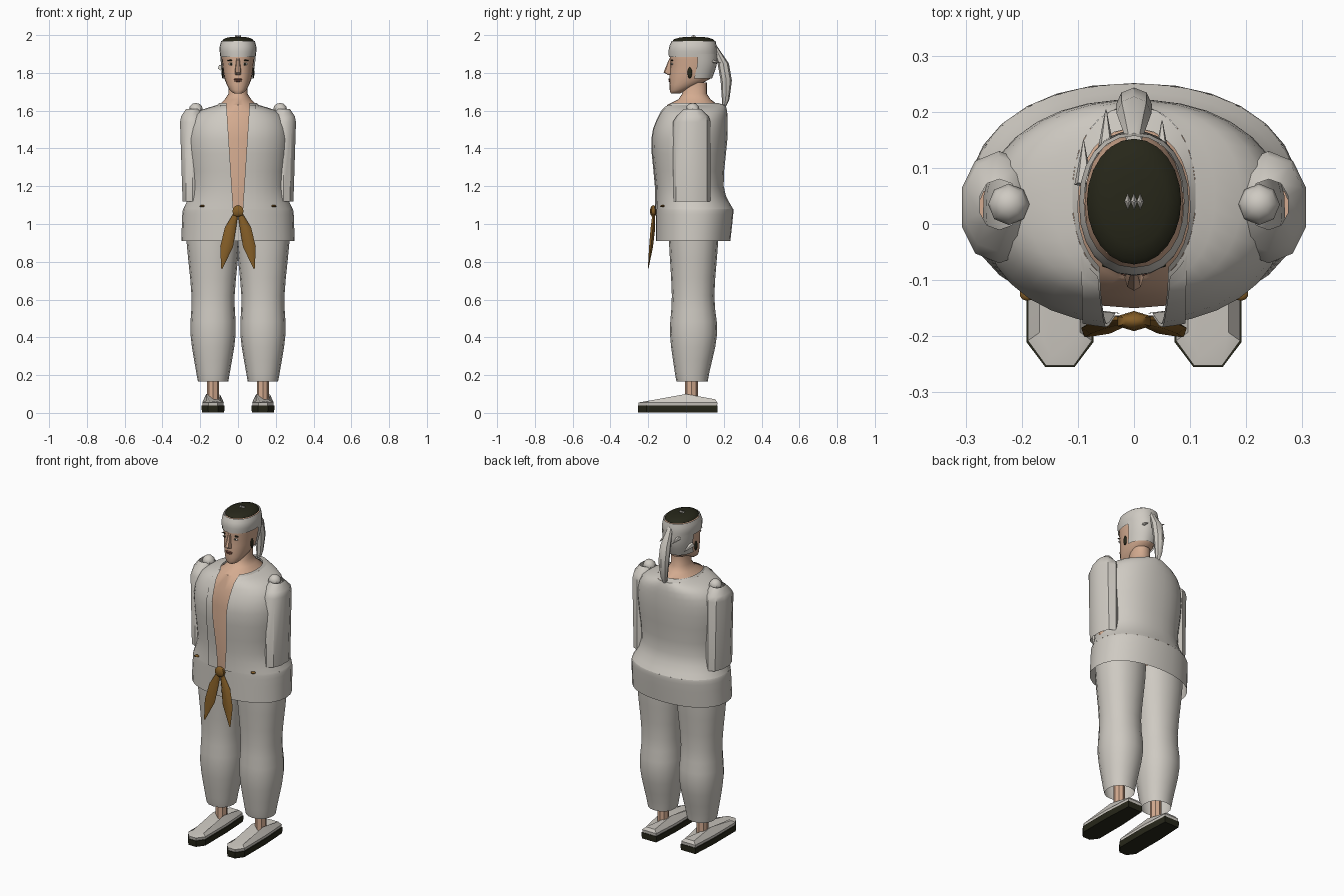
import bpy, bmesh
from math import sin, cos, asin, pi, copysign, radians
from mathutils import Vector

cube = bpy.data.objects.get("Cube")
if cube:
    bpy.data.objects.remove(cube)


def material(name, red, green, blue):
    mat = bpy.data.materials.new(name)
    mat.use_nodes = True
    mat.diffuse_color = (red, green, blue, 1)
    mat.node_tree.nodes["Principled BSDF"].inputs["Base Color"].default_value = mat.diffuse_color
    return mat


CLOTH = material("off white cloth", red=0.62, green=0.59, blue=0.54)
SKIN = material("skin", red=0.66, green=0.41, blue=0.28)
DARK = material("black brown", red=0.02, green=0.02, blue=0.01)
SASH = material("brown sash", red=0.23, green=0.11, blue=0.02)
LIPS = material("dark lips", red=0.22, green=0.09, blue=0.06)
SIDES = (("left", 1), ("right", -1))


def finish(name, bm, mat, angle=40):
    bmesh.ops.recalc_face_normals(bm, faces=bm.faces)
    mesh = bpy.data.meshes.new(name)
    bm.to_mesh(mesh)
    bm.free()
    mesh.materials.append(mat)
    part = bpy.data.objects.new(name, mesh)
    bpy.context.collection.objects.link(part)
    bpy.ops.object.select_all(action="DESELECT")
    part.select_set(True)
    bpy.context.view_layer.objects.active = part
    bpy.ops.object.shade_smooth_by_angle(angle=radians(angle))


def bridge(name, rows, mat, closed=True, caps=True, angle=40):
    """Join rows of points with quads."""
    bm = bmesh.new()
    rows = [[bm.verts.new(point) for point in row] for row in rows]
    count = len(rows[0])
    for low, high in zip(rows, rows[1:]):
        for i in range(count if closed else count - 1):
            j = (i + 1) % count
            bm.faces.new((low[i], low[j], high[j], high[i]))
    if caps:
        bm.faces.new(rows[0])
        bm.faces.new(rows[-1])
    finish(name, bm, mat, angle)


def ring(height, half_width, front, back):
    return Vector((height, half_width, front, back))


def smooth_rings(rings, steps=3):
    """Pass a soft curve through the given cross-sections."""
    result = []
    for i in range(len(rings) - 1):
        a, b, c = rings[max(i - 1, 0)], rings[i], rings[i + 1]
        d = rings[min(i + 2, len(rings) - 1)]
        for k in range(steps):
            t = k / steps
            result.append(b + ((c - a) * t + (2 * a - 5 * b + 4 * c - d) * t**2
                               + (3 * b - a - 3 * c + d) * t**3) / 2)
    return result + [rings[-1]]


def loft(name, rings, mat, span=None, sides=20, power=2.2, centre=0, caps=False, grow=0):
    """Stack rounded sections; span gives the start and end angle, measured from the front."""
    rows = []
    for section in rings:
        height, width, front, back = section
        first, last = span(section) if span else (0, 2 * pi * (sides - 1) / sides)
        row = []
        for i in range(sides):
            angle = first + (last - first) * i / (sides - 1)
            across, along = (copysign(abs(v) ** (2 / power), v) for v in (sin(angle), cos(angle)))
            row.append((centre + (width + grow) * across,
                        (front + back) / 2 - ((back - front) / 2 + grow) * along, height))
        rows.append(row)
    bridge(name, rows, mat, closed=span is None, caps=caps)


def ball(name, centre, size, mat, sides=10):
    bm = bmesh.new()
    bmesh.ops.create_uvsphere(bm, u_segments=sides, v_segments=6, radius=1)
    bmesh.ops.scale(bm, vec=size, verts=bm.verts)
    bmesh.ops.translate(bm, vec=centre, verts=bm.verts)
    finish(name, bm, mat)


def tube(name, path, mat, sides=8):
    """Path stops are (centre, half width, half depth)."""
    turns = [2 * pi * i / sides for i in range(sides)]
    bridge(name, [[(x + wide * cos(turn), y + deep * sin(turn), z) for turn in turns]
                  for (x, y, z), wide, deep in path], mat)


# Jacket: closed skirt, open upper part and lapels along the opening
WAIST = ring(height=1.08, half_width=0.29, front=-0.16, back=0.25)
SHOULDER = ring(height=1.58, half_width=0.23, front=-0.14, back=0.22)
NECKLINE = ring(height=1.63, half_width=0.11, front=-0.11, back=0.21)
upper = smooth_rings([WAIST,
                      ring(height=1.2, half_width=0.25, front=-0.16, back=0.2),
                      ring(height=1.45, half_width=0.27, front=-0.18, back=0.22),
                      SHOULDER, NECKLINE])


def angle_at(x, section):
    return asin((x / section[1]) ** 1.1)


def opening(section):
    """The gap widens from the waist up to the neck."""
    return angle_at(0.025 + 0.065 * (section[0] - WAIST[0]), section)


def wrapped(section):
    return opening(section), 2 * pi - opening(section)


hem = ring(height=0.91, half_width=0.3, front=-0.16, back=0.235)
loft("jacket_skirt", smooth_rings([hem, WAIST + ring(-0.03, 0.005, 0, 0), WAIST]), CLOTH, sides=28)
loft("jacket_upper", upper, CLOTH, wrapped, sides=32)
for side, sign in SIDES:
    loft(side + "_lapel", upper, CLOTH, sides=5, grow=0.006,
         span=lambda section: (sign * opening(section), sign * angle_at(0.09, section)))
collar_edge = ring(height=1.64, half_width=0.1, front=-0.1, back=0.17)
loft("jacket_collar", [NECKLINE, collar_edge], CLOTH, wrapped, sides=24)

# Torso and neck
loft("torso", [ring(height=1.05, half_width=0.21, front=-0.13, back=0.17),
               ring(height=1.45, half_width=0.22, front=-0.15, back=0.18),
               ring(height=1.55, half_width=0.2, front=-0.13, back=0.18),
               ring(height=1.63, half_width=0.1, front=-0.1, back=0.17),
               ring(height=1.66, half_width=0.07, front=-0.04, back=0.13),
               ring(height=1.69, half_width=0.05, front=-0.02, back=0.11),
               ring(height=1.75, half_width=0.05, front=-0.01, back=0.11)], SKIN, sides=24)

# Sleeves, trousers and shoes
cuff = ring(height=1.12, half_width=0.056, front=-0.07, back=0.13)
sleeve = [cuff, cuff + ring(0.42, 0.014, 0, 0),
          ring(height=1.57, half_width=0.064, front=-0.05, back=0.12),
          ring(height=1.61, half_width=0.036, front=-0.01, back=0.08)]
trouser = smooth_rings([ring(height=0.165, half_width=0.08, front=-0.05, back=0.115),
                        ring(height=0.22, half_width=0.09, front=-0.06, back=0.125),
                        ring(height=0.42, half_width=0.12, front=-0.085, back=0.165),
                        ring(height=0.62, half_width=0.114, front=-0.075, back=0.15),
                        ring(height=0.9, half_width=0.14, front=-0.09, back=0.17),
                        ring(height=1, half_width=0.14, front=-0.09, back=0.17)])
FOOT = 0.132


def shoe_outline(foot, scale, height=None):
    """Blunt-toed contour; without a height it follows the sloping instep."""
    half = [(0.026, -0.255), (0.06, -0.21), (0.06, 0), (0.05, 0.168)]
    contour = half + [(-x, y) for x, y in reversed(half)]
    return [(foot + x * scale, y * (0.8 + scale / 5), height or 0.1 - abs(y) / 6) for x, y in contour]


for side, sign in SIDES:
    foot, arm = sign * FOOT, sign * 0.24
    loft(side + "_sleeve", sleeve, CLOTH, sides=10, centre=arm)
    ball(side + "_shoulder_knot", (sign * 0.223, 0.035, 1.605), (0.037, 0.037, 0.036), CLOTH, sides=8)
    tube(side + "_forearm", [((arm, 0.03, 1.11), 0.03, 0.03), ((arm, 0.03, 1.4), 0.04, 0.04)], SKIN)
    loft(side + "_trouser_leg", trouser, CLOTH, sides=16, centre=foot)
    tube(side + "_ankle", [((foot, 0.03, height), 0.032, 0.034) for height in (0.07, 0.3)], SKIN)
    bridge(side + "_sole", [shoe_outline(foot, 0.95, height=0.001), shoe_outline(foot, 1, height=0.015),
                            shoe_outline(foot, 1, height=0.038)], DARK, angle=25)
    bridge(side + "_shoe", [shoe_outline(foot, 0.9, height=0.036), shoe_outline(foot, 0.95, height=0.055),
                            shoe_outline(foot, 0.6)], CLOTH, angle=25)
    # Sash tail: a narrow leaf that hangs outward
    tube(side + "_sash_tail", [((sign * 0.01, -0.17, 1.06), 0.012, 0.008),
                               ((sign * 0.04, -0.175, 0.98), 0.03, 0.014),
                               ((sign * 0.06, -0.185, 0.88), 0.034, 0.012),
                               ((sign * 0.085, -0.2, 0.765), 0.004, 0.002)], SASH, sides=6)
    ball(side + "_sash_glimpse", (sign * 0.19, -0.125, 1.095), (0.014, 0.012, 0.006), SASH)
ball("sash_knot", (0, -0.173, 1.068), (0.034, 0.018, 0.032), SASH, sides=6)

# Head with a head scarf, hair crown and a hanging scarf tail
TEMPLE = ring(height=1.9, half_width=0.088, front=-0.086, back=0.158)
head = [ring(height=1.692, half_width=0.022, front=-0.08, back=-0.03),
        ring(height=1.71, half_width=0.045, front=-0.086, back=0.01),
        ring(height=1.77, half_width=0.072, front=-0.088, back=0.13),
        ring(height=1.84, half_width=0.082, front=-0.083, back=0.154),
        TEMPLE, ring(height=1.95, half_width=0.08, front=-0.07, back=0.15)]
loft("head", smooth_rings(head, steps=2), SKIN, caps=True)
band_top = ring(height=1.968, half_width=0.084, front=-0.072, back=0.152)
band = [TEMPLE + ring(-0.015, 0, 0, 0), TEMPLE + ring(0.03, 0.005, 0, 0), band_top]
loft("scarf_band", smooth_rings(band), CLOTH, sides=24, grow=0.005)
loft("scarf_back", smooth_rings(head[2:5]), CLOTH, sides=15, grow=0.008,
     span=lambda section: (pi * 0.55, pi * 1.45))
crown = [band_top + ring(0.025 * sin(t), *(cos(t) - 1) * Vector((0.08, -0.11, 0.11)))
         for t in (0, 0.4, 0.8, 1.2)]
loft("hair_crown", crown, DARK, sides=24, power=2, caps=True)
for x in (-0.011, 0, 0.011):
    tube("crown_tuft", [((x, 0.04, 1.985), 0.009, 0.022), ((x, 0.04, 2), 0.002, 0.003)], CLOTH, sides=4)
tube("scarf_tail", [((0, 0.195, 1.595), 0.005, 0.004), ((0, 0.21, 1.66), 0.02, 0.02),
                    ((0, 0.213, 1.76), 0.032, 0.03), ((0, 0.197, 1.85), 0.031, 0.03),
                    ((0, 0.15, 1.945), 0.014, 0.012)], CLOTH)
for x, y, z in ((-0.05, 0.165, 1.88), (0.05, 0.145, 1.86), (-0.09, 0.11, 1.82)):
    bm = bmesh.new()
    bmesh.ops.create_cone(bm, segments=5, radius1=0.017, radius2=0.001, depth=0.08, cap_ends=True)
    turn = Vector((0, 0, 1)).rotation_difference(Vector((0, 1, -0.2)))
    bmesh.ops.rotate(bm, cent=(0, 0, 0), matrix=turn.to_matrix(), verts=bm.verts)
    bmesh.ops.translate(bm, vec=(x, y, z), verts=bm.verts)
    finish("scarf_fold", bm, CLOTH)

# Face
tube("nose", [((0, -0.085, 1.79), 0.014, 0.012), ((0, -0.095, 1.803), 0.017, 0.024),
              ((0, -0.081, 1.875), 0.008, 0.008)], SKIN)
ball("upper_lip", (0, -0.088, 1.766), (0.025, 0.006, 0.005), LIPS)
ball("lower_lip", (0, -0.087, 1.757), (0.02, 0.006, 0.005), LIPS)
for side, sign in SIDES:
    ball(side + "_eye", (sign * 0.036, -0.074, 1.847), (0.016, 0.005, 0.007), CLOTH)
    ball(side + "_pupil", (sign * 0.036, -0.077, 1.847), (0.006, 0.004, 0.006), DARK)
    ball(side + "_brow", (sign * 0.038, -0.074, 1.866), (0.02, 0.005, 0.004), DARK)
    ball(side + "_sideburn", (sign * 0.081, 0.02, 1.8), (0.006, 0.012, 0.03), DARK)
